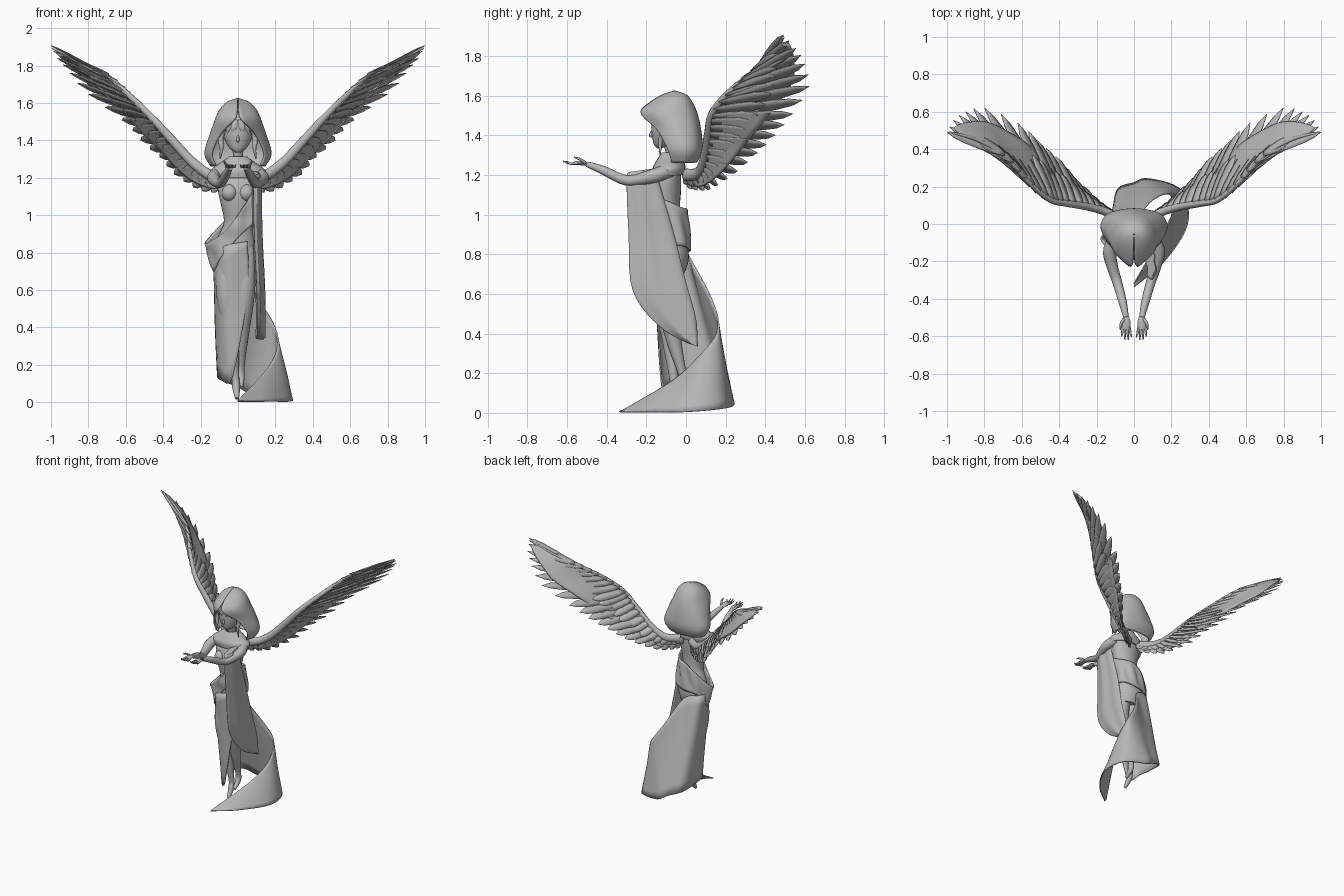
import bpy, bmesh, math
from mathutils import Vector

if "Cube" in bpy.data.objects:
    bpy.data.objects.remove(bpy.data.objects["Cube"])

stone = bpy.data.materials.new("grey_stone")
stone.use_nodes = True
stone.diffuse_color = (0.48, 0.48, 0.48, 1)
for node in stone.node_tree.nodes:
    if node.type == 'BSDF_PRINCIPLED':
        node.inputs["Base Color"].default_value = stone.diffuse_color


def spline(points, count):
    """Smooth samples through points of any dimension."""
    out, last = [], len(points) - 1
    for k in range(count):
        f = k / (count - 1) * last
        i = min(int(f), last - 1)
        u = f - i
        near = [points[max(0, min(last, i + d))] for d in (-1, 0, 1, 2)]
        out.append([0.5 * (2*b + (c-a)*u + (2*a - 5*b + 4*c - d)*u*u + (3*b - a - 3*c + d)*u**3)
                    for a, b, c, d in zip(*near)])
    return out


def build(name, patches, close=False, thick=0, flip=1, angle=50):
    """Join grids of points into one smooth-shaded object."""
    bm = bmesh.new()
    for rows in patches:
        grid = [[bm.verts.new((p[0] * flip, p[1], p[2])) for p in row] for row in rows]
        for a, b in zip(grid, grid[1:]):
            n = len(a)
            for i in range(n if close else n - 1):
                j = (i + 1) % n
                bm.faces.new((a[i], a[j], b[j], b[i]))
        if close and not thick:
            bm.faces.new(grid[0])
            bm.faces.new(grid[-1])
    bmesh.ops.remove_doubles(bm, verts=bm.verts, dist=0.0001)
    bmesh.ops.recalc_face_normals(bm, faces=bm.faces)
    mesh = bpy.data.meshes.new(name)
    bm.to_mesh(mesh)
    bm.free()
    for poly in mesh.polygons:
        poly.use_smooth = True
    mesh.set_sharp_from_angle(angle=math.radians(angle))
    mesh.materials.append(stone)
    obj = bpy.data.objects.new(name, mesh)
    bpy.context.collection.objects.link(obj)
    if thick:
        shell = obj.modifiers.new("thickness", 'SOLIDIFY')
        shell.thickness = thick
        shell.offset = 0
    return obj


def tube(path, sides=12, count=20, ref=(1, 0, 0), flat=1):
    """Rings along a path of (x, y, z, radius)."""
    pts = spline(path, count)
    rows = []
    for i, p in enumerate(pts):
        ahead, behind = pts[min(i + 1, count - 1)], pts[max(i - 1, 0)]
        along = (Vector(ahead[:3]) - Vector(behind[:3])).normalized()
        v = along.cross(Vector(ref)).normalized()
        u = v.cross(along)
        ring = [math.tau * k / sides for k in range(sides)]
        rows.append([Vector(p[:3]) + p[3] * (u * math.cos(a) + v * math.sin(a) * flat) for a in ring])
    return rows


def stack(stations, sides=24, count=24):
    """Elliptical level rings from (x, y, z, half width, half depth)."""
    ring = [math.tau * k / sides for k in range(sides)]
    return [[(x + w * math.cos(a), y + d * math.sin(a), z) for a in ring]
            for x, y, z, w, d in spline(stations, count)]


def cloth(stations, count=48, steps=10, fold=0.004):
    """Sheet between a top edge and a bottom edge, with soft folds."""
    rows = []
    for k, s in enumerate(spline(stations, count)):
        top, low = Vector(s[:3]), Vector(s[3:])
        row = []
        for j in range(steps + 1):
            p = top.lerp(low, j / steps)
            out = Vector((p.x, p.y + 0.05, 0)).normalized()
            p = p + out * fold * math.sin(k * 0.9 + j * 0.3) * math.sin(math.pi * j / steps)
            row.append(p)
        rows.append(row)
    return rows


# Torso, neck and head
build("torso", [stack([
    (0, -.08, 1.27, .03, .03), (0, -.08, 1.25, .09, .05), (0, -.09, 1.19, .115, .065),
    (0, -.1, 1.12, .105, .075), (0, -.1, 1.05, .09, .07), (0, -.09, .96, .075, .065),
    (-.01, -.075, .88, .1, .075), (-.015, -.07, .78, .112, .085), (-.01, -.08, .7, .09, .07)])], close=True)
build("bust", [stack([(s * .045, -.15, z, r, r) for z, r in
                      ((1.075, .01), (1.09, .032), (1.12, .042), (1.15, .03), (1.165, .008))], 16, 12)
               for s in (1, -1)], close=True)
build("neck", [tube([(0, -.06, 1.22, .04), (0, -.07, 1.28, .027), (0, -.085, 1.37, .03)])], close=True)
build("head", [stack([
    (0, -.135, 1.335, .012, .012), (0, -.12, 1.355, .042, .042), (0, -.1, 1.4, .07, .072),
    (0, -.09, 1.45, .08, .085), (0, -.085, 1.5, .07, .08), (0, -.08, 1.55, .02, .03)])], close=True)
build("nose", [tube([(0, -.168, 1.43, .004), (0, -.178, 1.4, .009), (0, -.168, 1.393, .004)], 8, 8)], close=True)

# Hair fringe and side locks
locks = []
for s in (1, -1):
    for x in (.02, .045, .068):
        locks.append(tube([(s * x * .3, -.165, 1.51, .012), (s * x, -.18 + x * .5, 1.47, .018),
                           (s * x * 1.2, -.175 + x * .6, 1.43, .003)], 8, 10, flat=.4))
    locks.append(tube([(s * .075, -.13, 1.48, .015), (s * .092, -.12, 1.41, .016),
                       (s * .088, -.13, 1.36, .01), (s * .096, -.13, 1.3, .003)], 8, 14))
build("hair", locks, close=True)

# Hood: height, front y, front x, half width, back y
hood = []
for z, front, gap, wide, back in spline([
        (1.265, -.07, .12, .14, .05), (1.33, -.09, .14, .172, .078), (1.43, -.145, .095, .145, .07),
        (1.51, -.225, .02, .118, .052), (1.56, -.185, .003, .095, .03), (1.6, -.12, .002, .058, 0),
        (1.62, -.06, 0, .004, -.055)], 24):
    half = [(gap, front), (gap + (wide - gap) * .75, front + (back - front) * .25),
            (wide, front + (back - front) * .55), (wide * .74, front + (back - front) * .87)]
    loop = half + [(0, back)] + [(-x, y) for x, y in reversed(half)]
    hood.append([(x, y, z) for x, y in spline(loop, 33)])
build("hood", [hood], thick=.012)
build("collar", [stack([(0, -.075, 1.31, .045, .045), (0, -.08, 1.27, .1, .065),
                        (0, -.085, 1.235, .145, .078), (0, -.085, 1.2, .135, .075)])], close=True, thick=.01)

# Arms reaching forward with open hands
for side, s in (("left", 1), ("right", -1)):
    build(side + "_arm", [tube([
        (.105, -.08, 1.225, .035), (.13, -.15, 1.2, .036), (.115, -.23, 1.18, .03),
        (.09, -.31, 1.175, .026), (.06, -.42, 1.225, .022), (.042, -.5, 1.255, .014)])], close=True, flip=s)
    fingers = [tube([(.042, -.49, 1.255, .013), (.042, -.525, 1.26, .024), (.042, -.565, 1.26, .02)],
                    12, 10, flat=.45)]
    for i, reach in enumerate((.605, .62, .62, .6)):
        x = .025 + i * .0115
        fingers.append(tube([(x, -.55, 1.26, .007), (x * 1.3 - .014, -.585, 1.258, .006),
                             (x * 1.6 - .028, -reach, 1.27, .003)], 8, 8))
    fingers.append(tube([(.055, -.51, 1.262, .009), (.07, -.535, 1.28, .007), (.073, -.565, 1.29, .003)], 8, 8))
    build(side + "_hand", fingers, close=True, flip=s)

# Legs with pointed feet
build("right_leg", [tube([
    (-.055, -.075, .82, .065), (-.06, -.1, .58, .056), (-.035, -.08, .36, .04),
    (-.015, -.06, .15, .021), (-.01, -.07, .08, .021), (-.005, -.11, .02, .011)], 14, 30)], close=True)
build("left_leg", [tube([
    (.04, -.075, .82, .062), (.035, -.1, .58, .054), (.02, -.06, .36, .038),
    (.015, -.02, .2, .021), (.015, -.02, .13, .02), (.018, -.07, .08, .011)], 14, 30)], close=True)

# Skirt that clings in front and spirals behind into a train
build("skirt_train", [cloth([
    (.05, -.15, .86, .06, -.14, .6), (-.06, -.17, .84, -.03, -.12, .13),
    (-.13, -.08, .8, -.1, -.04, .14), (-.11, 0, .8, -.095, .17, .12),
    (0, .03, .76, 0, .22, .08), (.1, .13, .57, .08, .24, .04),
    (.19, .16, .42, .25, .18, .02), (.21, .07, .29, .285, 0, .005),
    (.14, -.07, .16, .16, -.2, .005), (0, -.32, .012, 0, -.335, .005)])], thick=.008)

# Sash around the waist with a flared point on the right hip
build("waist_sash", [cloth([
    (.09, -.17, 1.14, .08, -.16, .95), (0, -.185, 1, 0, -.175, .88),
    (-.085, -.155, .9, -.1, -.14, .76), (-.175, -.08, .85, -.128, -.07, .7),
    (-.09, -.01, .95, -.1, 0, .8), (0, .005, 1.02, 0, .02, .82),
    (.08, -.03, 1.04, .09, -.01, .84), (.105, -.12, 1.08, .11, -.1, .85)], fold=.008)], thick=.01)

# Folded drape hanging from the left arm: x, front y and z, back y and z
drape = []
for x, fy, fz, by, bz in spline([
        (.09, -.29, 1.215, -.15, 1.235), (.1, -.3, 1.17, -.14, 1.18), (.105, -.29, .9, -.06, .9),
        (.118, -.27, .62, 0, .66), (.122, -.14, .44, .05, .48), (.12, .01, .35, .06, .335)], 26):
    front, back = Vector((x, fy, fz)), Vector((x, by, bz))
    mid, half = (front + back) / 2, (front - back) / 2
    ring = [math.tau * k / 28 for k in range(28)]
    drape.append([mid + half * math.cos(a) +
                  Vector((.022 * math.sin(a) + .005 * math.sin(3 * math.cos(a) * 2), 0, 0)) for a in ring])
build("arm_drape", [drape], close=True)

# Wings: leading edge bone, inner sheet, long feathers and short coverts
LEAD = [(.05, .0, 1.2), (.14, .06, 1.21), (.24, .09, 1.28), (.36, .11, 1.41), (.45, .13, 1.51),
        (.56, .22, 1.62), (.69, .36, 1.735), (.84, .45, 1.82), (.99, .49, 1.895)]
TRAIL = [(.06, .03, 1.13), (.14, .09, 1.12), (.24, .16, 1.15), (.34, .26, 1.22), (.42, .36, 1.31),
         (.52, .45, 1.4), (.62, .54, 1.51), (.8, .62, 1.645), (.9, .6, 1.76), (.965, .555, 1.84),
         (1, .49, 1.905)]


def at(line, t):
    dense = spline(line, 101)
    return Vector(dense[round(max(0, min(1, t)) * 100)])


normal = (at(LEAD, 1) - at(LEAD, 0)).cross(at(TRAIL, .6) - at(LEAD, .5)).normalized()


def feather(root, tip, width, lift):
    """Pointed blade with a raised quill."""
    axis = tip - root
    across = axis.cross(normal).normalized() * width
    rows = []
    for f, w in ((0, .4), (.2, .8), (.45, 1), (.7, 1), (.88, .7), (1, .01)):
        p = root + axis * f + normal * lift * (1 - f * .6)
        rows.append([p - across * w, p + normal * .005 * w, p + across * w])
    return rows


count = 20
for side, s in (("left", 1), ("right", -1)):
    bone = [(*p, .032 - .003 * i) for i, p in enumerate(LEAD)]
    build(side + "_wing_bone", [tube(bone, 10, 40, ref=(0, 0, 1), flat=.8)], close=True, flip=s)
    sheet = []
    for k in range(31):
        a, b = at(LEAD, k / 32), at(TRAIL, k / 32)
        sheet.append([a.lerp(b, j / 8 * .72) for j in range(9)])
    build(side + "_wing_sheet", [sheet], thick=.012, flip=s)
    longs, coverts = [], []
    for i in range(count + 1):
        u = i / count
        root, tip = at(LEAD, u * .76), at(TRAIL, u)
        longs.append(feather(root, tip, .022 + .012 * math.sin(math.pi * u), (i % 3 - 1) * .004))
        for lift in (.014, -.014):
            end = root.lerp(at(TRAIL, u * .93), .58)
            coverts.append(feather(root, end, .03, lift))
    build(side + "_long_feathers", longs, thick=.004, flip=s)
    build(side + "_coverts", coverts, thick=.004, flip=s)
